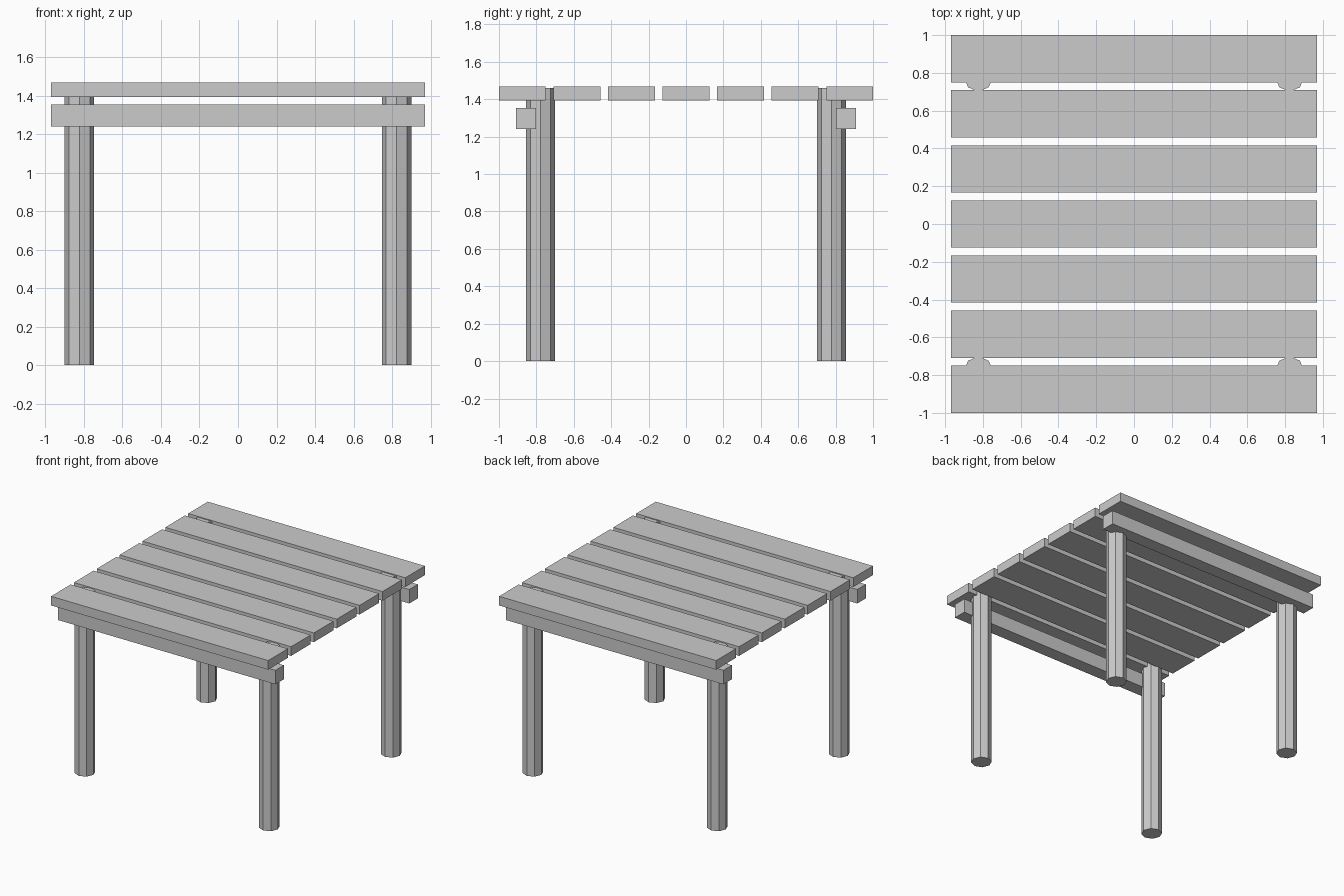
import bpy
import math

default_cube = bpy.data.objects.get("Cube")
if default_cube:
    bpy.data.objects.remove(default_cube, do_unlink=True)

# Single flat grey
grey = bpy.data.materials.new("plain_grey")
grey.use_nodes = True
colour = (0.6, 0.6, 0.6, 1)
grey.diffuse_color = colour
grey.node_tree.nodes["Principled BSDF"].inputs["Base Color"].default_value = colour


def finish(name):
    obj = bpy.context.object
    obj.name = name
    obj.data.materials.append(grey)
    return obj


def board(name, length, y, width, bottom, top):
    bpy.ops.mesh.primitive_cube_add(size=1, location=(0, y, (bottom + top) / 2))
    obj = finish(name)
    obj.scale = (length, width, top - bottom)
    bpy.ops.object.transform_apply(location=False, rotation=False, scale=True)


LENGTH = 1.94

# Seven spaced tabletop planks
PLANKS, PLANK_WIDTH = 7, 0.25
pitch = (2 - PLANK_WIDTH) / (PLANKS - 1)
for i in range(PLANKS):
    y = (i - (PLANKS - 1) / 2) * pitch
    board(f"tabletop_plank_{i + 1}", LENGTH, y, PLANK_WIDTH, 1.393, 1.467)

# Rails and eight-sided legs, at the front and back
LEG_HEIGHT = 1.46
for end, sy in (("front", -1), ("back", 1)):
    board(f"{end}_rail", LENGTH, sy * 0.855, 0.108, 1.24, 1.353)
    for side, sx in (("left", 1), ("right", -1)):
        bpy.ops.mesh.primitive_cylinder_add(
            vertices=8, radius=0.077, depth=LEG_HEIGHT,
            location=(sx * 0.824, sy * 0.778, LEG_HEIGHT / 2))
        finish(f"{end}_{side}_leg")
